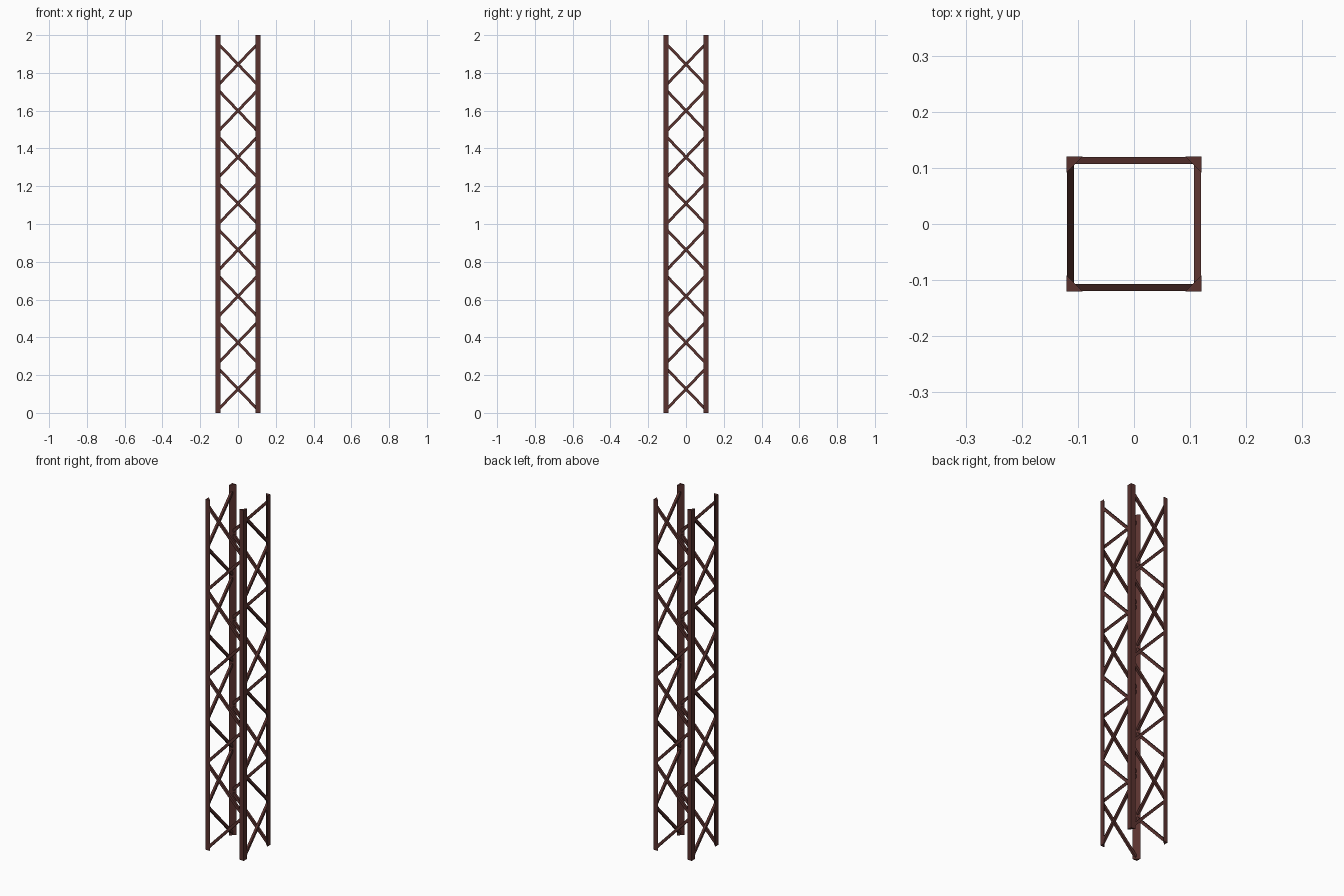
import bpy, bmesh, math
from mathutils import Matrix

if "Cube" in bpy.data.objects:
    bpy.data.objects.remove(bpy.data.objects["Cube"])

OUT, LEG = 0.12, 0.028               # half width, leg of the triangular post
PANELS, STEP, Z0 = 8, 0.2455, 0.004
BW, BD, REACH = 0.015, 0.013, 0.108  # brace width, depth, half span
RISE = STEP * 0.92                   # height climbed by one brace

mat = bpy.data.materials.new("rusty_brown")
mat.diffuse_color = (0.10, 0.032, 0.028, 1)
mat.use_nodes = True
mat.node_tree.nodes["Principled BSDF"].inputs["Base Color"].default_value = mat.diffuse_color


def finish(name, bm):
    bmesh.ops.recalc_face_normals(bm, faces=bm.faces)
    me = bpy.data.meshes.new(name)
    bm.to_mesh(me)
    bm.free()
    me.materials.append(mat)
    ob = bpy.data.objects.new(name, me)
    bpy.context.collection.objects.link(ob)
    return ob


def corner_post(name, turn):
    # Triangular post with its right angle on the outer corner
    bm = bmesh.new()
    face = bm.faces.new([bm.verts.new((x - OUT, y - OUT, 0))
                         for x, y in ((0, 0), (LEG, 0), (0, LEG))])
    ext = bmesh.ops.extrude_face_region(bm, geom=[face])
    top = [g for g in ext["geom"] if isinstance(g, bmesh.types.BMVert)]
    bmesh.ops.translate(bm, verts=top, vec=(0, 0, 2))
    # keep the bottom cap
    if not any(all(v.co.z < 0.1 for v in f.verts) for f in bm.faces):
        bm.faces.new([v for v in bm.verts if v.co.z < 0.1])
    bm.transform(turn)
    return finish(name, bm)


def lattice(name, turn):
    # Single zigzag of bars, starting high on the left seen from outside
    bm = bmesh.new()
    length = math.hypot(2 * REACH, RISE)
    for i in range(PANELS):
        tilt = math.atan2(RISE, 2 * REACH) * (-1 if i % 2 else 1)
        zc = Z0 + STEP * (PANELS - i - 0.5)
        m = (turn @ Matrix.Translation((0, -OUT + BD / 2 + 0.0005, zc))
             @ Matrix.Rotation(tilt, 4, 'Y')
             @ Matrix.Diagonal((length, BD, BW, 1)))
        bmesh.ops.create_cube(bm, size=1, matrix=m)
    return finish(name, bm)


# Four identical corners and sides, turned about the centre
for k, side in enumerate(("front", "right", "back", "left")):
    turn = Matrix.Rotation(math.radians(90 * k), 4, 'Z')
    corner_post(side + "_corner_post", turn)
    lattice(side + "_lattice", turn)
